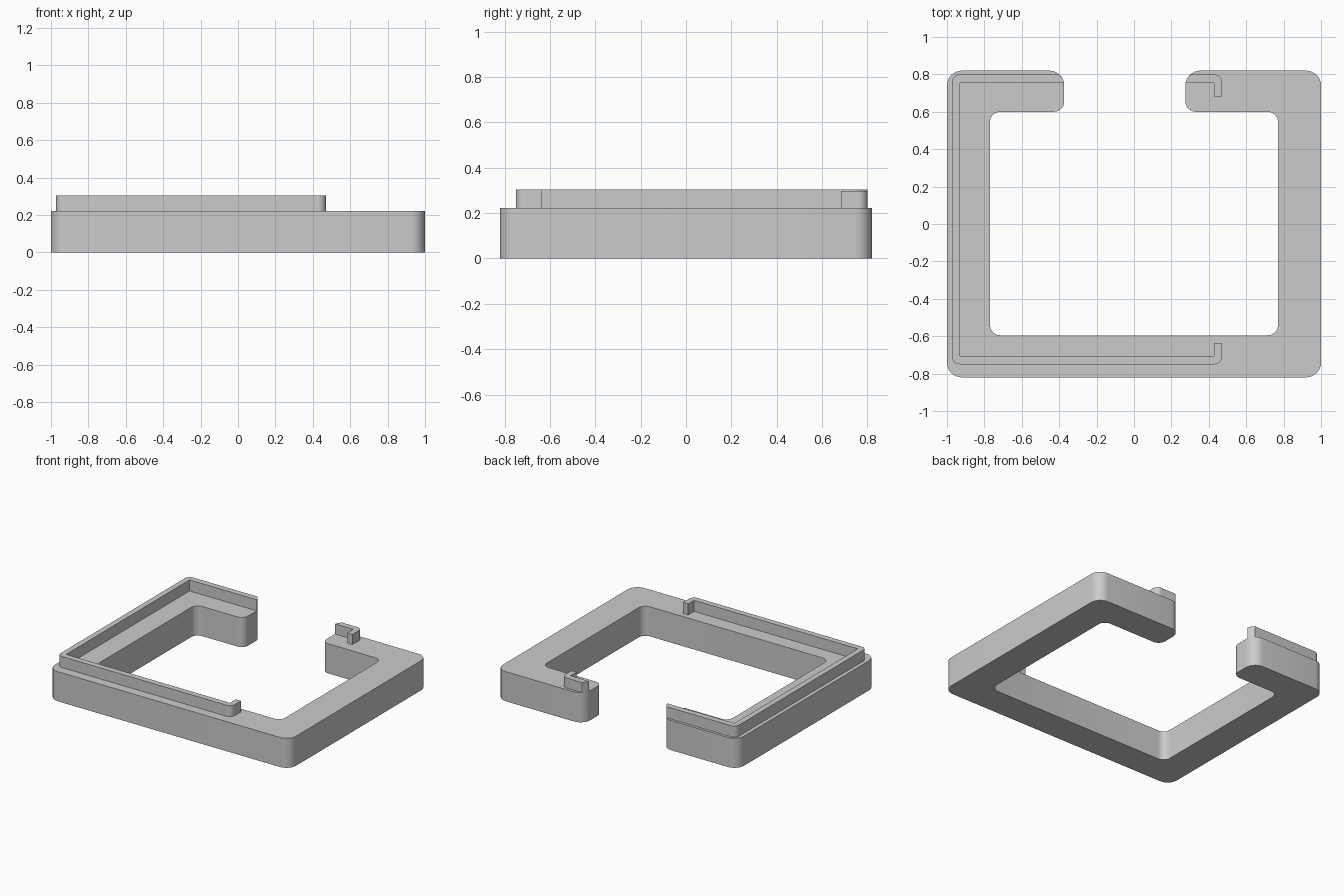
import bpy, bmesh
from math import sin, cos, pi, radians
from mathutils import Vector

cube = bpy.data.objects.get("Cube")
if cube:
    bpy.data.objects.remove(cube, do_unlink=True)

grey = bpy.data.materials.new("plain grey")
grey.use_nodes = True
grey.diffuse_color = (0.6, 0.6, 0.6, 1)
grey.node_tree.nodes["Principled BSDF"].inputs["Base Color"].default_value = (0.6, 0.6, 0.6, 1)


def rounded(corners, steps=8):
    """Outline from (x, y, radius) corners, with right-angled corners rounded."""
    out = []
    for i, (x, y, r) in enumerate(corners):
        p = Vector((x, y))
        if r == 0:
            out.append(p)
            continue
        u = (Vector(corners[i - 1][:2]) - p).normalized()
        v = (Vector(corners[(i + 1) % len(corners)][:2]) - p).normalized()
        centre = p + (u + v) * r
        for k in range(steps + 1):
            t = k / steps * pi / 2
            out.append(centre - r * (v * cos(t) + u * sin(t)))
    return out


def extrude(name, corners, bottom, top):
    """Solid made by raising a rounded outline from bottom to top."""
    bm = bmesh.new()
    face = bm.faces.new([bm.verts.new((p.x, p.y, bottom)) for p in rounded(corners)])
    raised = bmesh.ops.extrude_face_region(bm, geom=[face])["geom"]
    verts = [g for g in raised if isinstance(g, bmesh.types.BMVert)]
    bmesh.ops.translate(bm, verts=verts, vec=(0, 0, top - bottom))
    bmesh.ops.recalc_face_normals(bm, faces=bm.faces)
    mesh = bpy.data.meshes.new(name)
    bm.to_mesh(mesh)
    bm.free()
    mesh.materials.append(grey)
    mesh.shade_smooth()
    mesh.set_sharp_from_angle(angle=radians(30))
    obj = bpy.data.objects.new(name, mesh)
    bpy.context.collection.objects.link(obj)
    return obj


BASE_TOP = 0.222
R, r = 0.08, 0.055       # outer and inner corner radii
LEFT_TIP, RIGHT_TIP = -0.373, 0.275   # arm ends either side of the gap

# Open frame with a gap in the back side
extrude("base_frame", [
    (-1, -0.82, R), (1, -0.82, R), (1, 0.82, R), (RIGHT_TIP, 0.82, R),
    (RIGHT_TIP, 0.6, r), (0.77, 0.6, r), (0.77, -0.595, r), (-0.77, -0.595, r),
    (-0.77, 0.6, r), (LEFT_TIP, 0.6, r), (LEFT_TIP, 0.82, R), (-1, 0.82, R),
], 0, BASE_TOP)

# Long raised lip with a short hook at its front end
extrude("long_lip", [
    (-0.972, -0.75, 0.04), (0.47, -0.75, 0.04), (0.47, -0.637, 0), (0.428, -0.637, 0),
    (0.428, -0.706, 0), (-0.93, -0.706, 0), (-0.93, 0.755, 0), (LEFT_TIP, 0.755, 0),
    (LEFT_TIP - 0.009, 0.778, 0), (LEFT_TIP - 0.027, 0.8, 0), (-0.972, 0.8, 0.04),
], BASE_TOP, 0.305)

# Short hooked lip on the other side of the gap
extrude("short_lip", [
    (RIGHT_TIP, 0.755, 0), (0.428, 0.755, 0), (0.428, 0.683, 0), (0.47, 0.683, 0),
    (0.47, 0.8, 0.04), (RIGHT_TIP + 0.027, 0.8, 0), (RIGHT_TIP + 0.009, 0.778, 0),
], BASE_TOP, 0.298)
